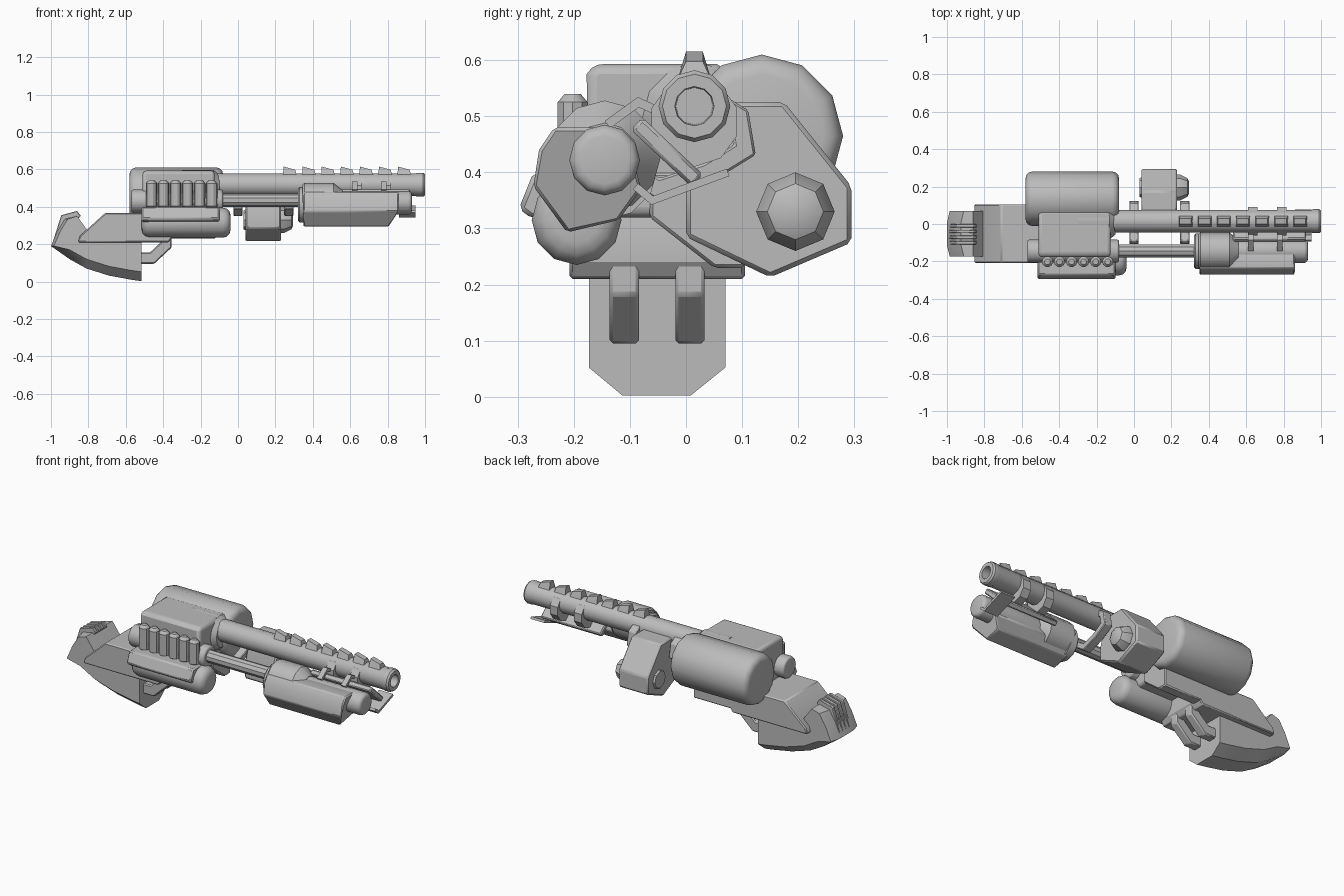
import bpy, bmesh, math
from mathutils import Vector

cube = bpy.data.objects.get("Cube")
if cube:
    bpy.data.objects.remove(cube)

grey = bpy.data.materials.new("gunmetal_grey")
grey.use_nodes = True
grey.diffuse_color = (0.5, 0.5, 0.5, 1)
grey.node_tree.nodes["Principled BSDF"].inputs["Base Color"].default_value = (0.5, 0.5, 0.5, 1)


def loft(name, rings, bevel=0, segments=1):
    """Skin a list of matching rings and cap both ends."""
    bm = bmesh.new()
    loops = [[bm.verts.new(p) for p in ring] for ring in rings]
    n = len(loops[0])
    for a, b in zip(loops, loops[1:]):
        for i in range(n):
            j = (i + 1) % n
            bm.faces.new((a[i], a[j], b[j], b[i]))
    bm.faces.new(loops[0])
    bm.faces.new(loops[-1])
    bmesh.ops.recalc_face_normals(bm, faces=bm.faces)
    mesh = bpy.data.meshes.new(name)
    bm.to_mesh(mesh)
    bm.free()
    mesh.materials.append(grey)
    mesh.shade_smooth()
    mesh.set_sharp_from_angle(angle=math.radians(32))
    obj = bpy.data.objects.new(name, mesh)
    bpy.context.collection.objects.link(obj)
    if bevel:
        mod = obj.modifiers.new("soft_edges", "BEVEL")
        mod.width = bevel
        mod.segments = segments
        mod.limit_method = "ANGLE"
        mod.angle_limit = math.radians(35)
    return obj


def along_x(name, outline, x0, x1, bevel=0.006, segments=1):
    return loft(name, [[(x, y, z) for y, z in outline] for x in (x0, x1)], bevel, segments)


def along_y(name, outline, y0, y1, bevel=0.006, segments=1):
    return loft(name, [[(x, y, z) for x, z in outline] for y in (y0, y1)], bevel, segments)


def box(name, x, y, z, bevel=0.006, segments=1):
    return along_x(name, [(y[0], z[0]), (y[1], z[0]), (y[1], z[1]), (y[0], z[1])],
                   x[0], x[1], bevel, segments)


def turned(name, y, z, profile, sides=12):
    """Round part along x, from (x, radius) pairs."""
    turn = 2 * math.pi / sides
    return loft(name, [[(x, y + r * math.sin(i * turn), z + r * math.cos(i * turn))
                        for i in range(sides)] for x, r in profile])


def rounded(x0, x1, r, soft):
    """Profile of a cylinder with rounded ends."""
    steps = [(soft * (1 - math.sin(t)), r - soft * (1 - math.cos(t)))
             for t in (math.pi / 2 * (1 - k / 3) for k in range(4))]
    steps = [(d, rad) for d, rad in steps][::-1]
    left = [(x0 + d, r - soft + math.sqrt(max(0, soft ** 2 - (soft - d) ** 2))) for d, _ in steps]
    left.sort()
    return left + [(x0 + x1 - x, rad) for x, rad in reversed(left)]


def ribbon(path, width):
    """Outline of a mitred strip following a path."""
    pts = [Vector(p) for p in path]
    one, two = [], []
    for i, p in enumerate(pts):
        a = (p - pts[i - 1]).normalized() if i else (pts[1] - p).normalized()
        b = (pts[i + 1] - p).normalized() if i < len(pts) - 1 else a
        side = Vector((-(a + b).y, (a + b).x)).normalized()
        off = side * width / 2 / max(0.4, side.dot(Vector((-a.y, a.x))))
        one.append(tuple(p + off))
        two.append(tuple(p - off))
    return one + two[::-1]


# Main barrel with open muzzle and sight ribs
turned("main_barrel", 0.015, 0.518, [(-0.2, 0.061), (0.95, 0.061), (0.96, 0.064), (0.99, 0.064),
                                   (1, 0.057), (1, 0.035), (0.9, 0.033)])
for i in range(7):
    x = 0.24 + i * 0.102
    low = [(x, y, 0.565) for y in (-0.015, 0.045)] + [(x + 0.075, y, 0.565) for y in (0.045, -0.015)]
    top = [(x + 0.004, y, 0.615) for y in (0, 0.03)] + [(x + 0.066, y, 0.598) for y in (0.03, 0)]
    loft("barrel_rib", [low, top])
turned("barrel_collar", 0.018, 0.497, [(-0.3, 0.1), (-0.13, 0.1), (-0.1, 0.075)])

# Receiver and storage tank
along_x("receiver", [(-0.175, 0.32), (0.06, 0.32), (0.075, 0.58), (0.055, 0.593), (-0.165, 0.593), (-0.177, 0.575)],
        -0.51, -0.125, 0.018, 3)
turned("storage_tank", 0.135, 0.465, rounded(-0.58, -0.08, 0.145, 0.035))
along_x("lower_receiver", [(-0.065, 0.4), (-0.065, 0.32), (0.05, 0.23), (0.105, 0.23), (0.105, 0.4)],
        -0.45, -0.12)

# Row of shells above a tapered side rail
for i in range(6):
    x = -0.463 + i * 0.0645
    ring = [(0.001, 0.015), (0.013, 0.028), (0.135, 0.028), (0.15, 0.015)]
    loft("shell", [[(x + r * 1.07 * math.cos(a), -0.202 + r * math.sin(a), 0.39 + h)
                    for a in (k * math.pi / 5 for k in range(10))] for h, r in ring])
along_x("side_rail", [(-0.15, 0.4), (-0.272, 0.4), (-0.298, 0.335), (-0.275, 0.318), (-0.15, 0.318)],
        -0.515, -0.1, 0.008)
turned("lower_tube", -0.195, 0.315, rounded(-0.515, -0.04, 0.08, 0.04))

# Pump rod and its housing
turned("rod_housing", -0.145, 0.43, rounded(-0.57, -0.08, 0.062, 0.012))
turned("pump_rod", -0.145, 0.435, [(-0.1, 0.036), (0.36, 0.036)], 10)
turned("front_tube", -0.145, 0.422, rounded(0.34, 0.93, 0.063, 0.02))

# Foregrip with raised rear lobe
turned("foregrip_collar", -0.145, 0.41, [(0.32, 0.085), (0.33, 0.095), (0.37, 0.095)])
turned("foregrip_lobe", -0.145, 0.428, [(0.345, 0.09), (0.355, 0.1), (0.51, 0.1), (0.56, 0.06)])
grip = along_x("foregrip", [(-0.235, 0.48), (-0.262, 0.44), (-0.272, 0.375), (-0.212, 0.293),
                            (-0.12, 0.315), (-0.08, 0.37), (-0.1, 0.45), (-0.15, 0.48)],
               0.35, 0.86, 0.006)
for v in grip.data.vertices:
    if v.co.x > 0.8 and v.co.z < 0.35:
        v.co.x -= 0.055

# Long guard plates beside the barrel and their cross straps
along_x("guard_plate", ribbon([(-0.088, 0.487), (0.02, 0.385)], 0.03), 0.53, 0.92)
along_x("lower_guard", ribbon([(-0.09, 0.375), (-0.06, 0.35), (0.075, 0.4)], 0.014), 0.86, 0.95, 0)
for x in (0.61, 0.765):
    along_x("barrel_strap", ribbon([(-0.14, 0.485), (-0.085, 0.525), (-0.03, 0.5)], 0.016), x, x + 0.03, 0)
    turned("strap_ring", 0.015, 0.49, [(x, 0.08), (x + 0.05, 0.08)], 10)

# Rear side drum, lens and mounting brackets
along_x("side_drum", [(0.05, 0.525), (0.175, 0.525), (0.295, 0.375), (0.295, 0.275),
                      (0.15, 0.213), (0, 0.285), (0, 0.37)], 0.04, 0.23, 0.008)
turned("drum_lens", 0.195, 0.33, [(0.22, 0.07), (0.245, 0.07), (0.285, 0.05), (0.295, 0.03)], 8)
turned("drum_back_cap", 0.195, 0.33, [(0.03, 0.05), (0.05, 0.06)], 8)
for x in (-0.025, 0.247):
    along_x("drum_bracket", ribbon([(-0.1, 0.405), (-0.05, 0.37), (0.04, 0.4), (0.105, 0.44), (0.095, 0.5),
                                    (0.03, 0.54)], 0.035), x, x + 0.05, 0.004)

# Stock block
along_y("stock_block", [(-0.855, 0.21), (-0.845, 0.245), (-0.71, 0.367), (-0.36, 0.367), (-0.35, 0.35),
                        (-0.35, 0.24), (-0.37, 0.21)], -0.208, 0.105)

# Curved butt with chamfered underside
keel = [(-1, 0.19), (-0.965, 0.27), (-0.925, 0.335), (-0.86, 0.35), (-0.78, 0.24), (-0.515, 0.24),
        (-0.515, 0.002), (-0.57, 0.01), (-0.69, 0.032), (-0.81, 0.07), (-0.9, 0.12)]
side = [(x + (0.015 if x < -0.9 else 0), z + (0.05 if z < 0.15 else 0)) for x, z in keel]
loft("butt", [[(x, y, z) for x, z in shape]
              for y, shape in ((-0.173, side), (-0.113, keel), (0.008, keel), (0.07, side))])
for y in (-0.1, -0.07, -0.04, -0.01):
    along_y("butt_fin", [(-0.997, 0.19), (-0.945, 0.355), (-0.86, 0.378), (-0.84, 0.35), (-0.9, 0.3), (-0.93, 0.2)],
            y - 0.009, y + 0.009, 0.003)

# Paired hand guard bars under the stock
for y in (-0.11, 0.007):
    along_y("hand_guard", ribbon([(-0.53, 0.125), (-0.46, 0.125), (-0.385, 0.195), (-0.385, 0.27)], 0.06),
            y - 0.026, y + 0.026)
